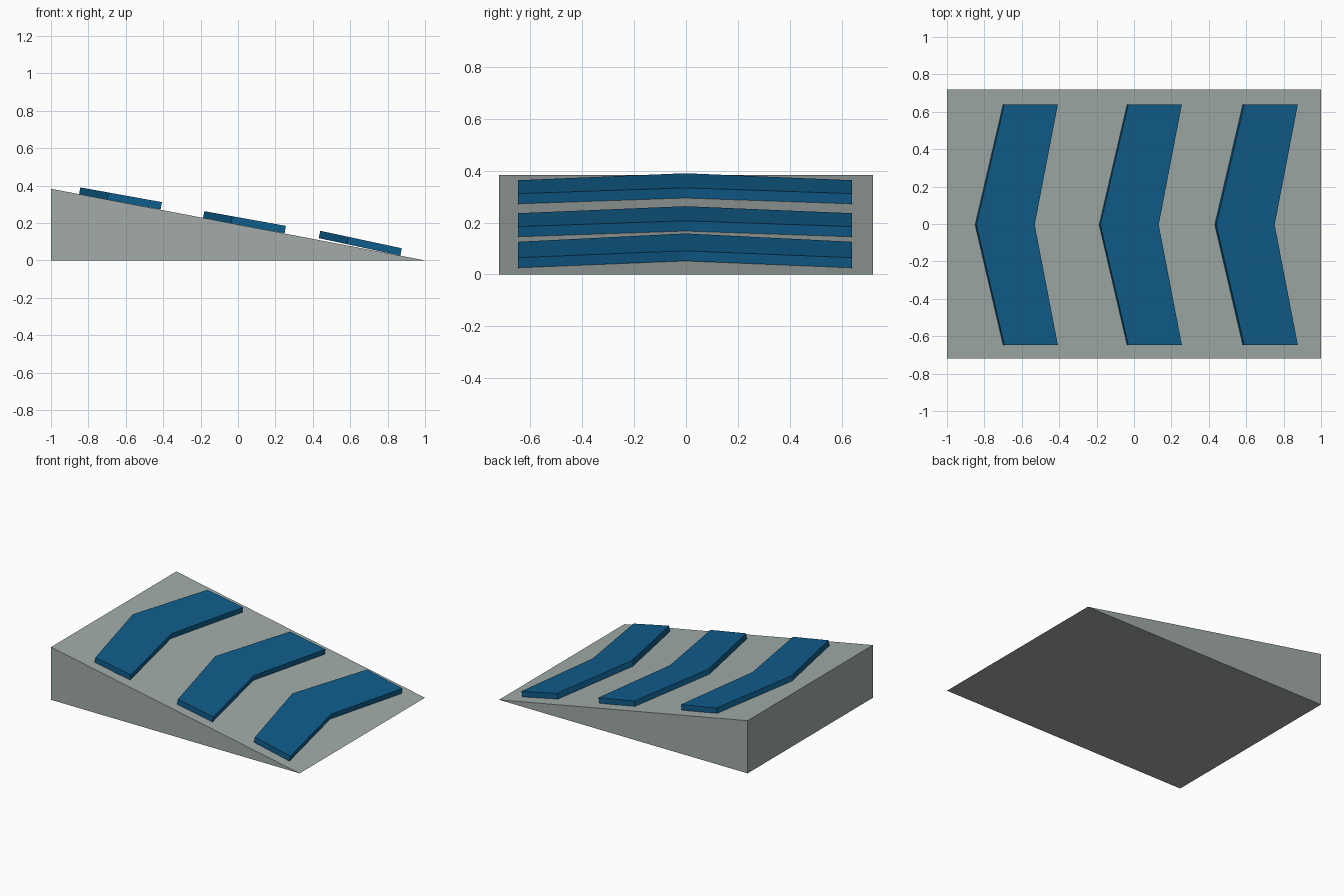
import bpy, bmesh
from mathutils import Vector

if "Cube" in bpy.data.objects:
    bpy.data.objects.remove(bpy.data.objects["Cube"])


def material(name, color):
    m = bpy.data.materials.new(name)
    m.diffuse_color = (*color, 1)
    m.use_nodes = True
    m.node_tree.nodes["Principled BSDF"].inputs["Base Color"].default_value = m.diffuse_color
    return m


def prism(name, profile, offset, mat):
    """Extrude a planar outline by an offset vector into a closed solid."""
    bm = bmesh.new()
    face = bm.faces.new([bm.verts.new(p) for p in profile])
    ext = bmesh.ops.extrude_face_region(bm, geom=[face], use_keep_orig=True)
    moved = [g for g in ext["geom"] if isinstance(g, bmesh.types.BMVert)]
    bmesh.ops.translate(bm, verts=moved, vec=offset)
    bmesh.ops.recalc_face_normals(bm, faces=bm.faces)
    mesh = bpy.data.meshes.new(name)
    bm.to_mesh(mesh)
    bm.free()
    mesh.materials.append(mat)
    obj = bpy.data.objects.new(name, mesh)
    bpy.context.collection.objects.link(obj)
    return obj


grey = material("ramp_grey", (0.36, 0.41, 0.39))
blue = material("chevron_blue", (0.005, 0.11, 0.26))

# Ramp body: triangular side profile extruded across the width
HALF_W = 0.72
prism("ramp", [(-1, -HALF_W, 0), (1, -HALF_W, 0), (-1, -HALF_W, 0.383)],
      (0, 2 * HALF_W, 0), grey)

# Raised chevrons: (top apex x, top apex z, slope)
THICK = 0.04
CY, HALF_SPAN = -0.004, 0.644
outline = [(0, 0), (0.15, 1), (0.436, 1), (0.312, 0), (0.436, -1), (0.15, -1)]
chevrons = [(-0.843, 0.390, 0.180), (-0.180, 0.263, 0.180), (0.440, 0.158, 0.214)]
for i, (x0, z0, slope) in enumerate(chevrons, 1):
    top = [(x0 + dx, CY + s * HALF_SPAN, z0 - slope * dx) for dx, s in outline]
    down = Vector((-slope, 0, -1)).normalized() * THICK
    prism(f"chevron_{i}", top, down, blue)
